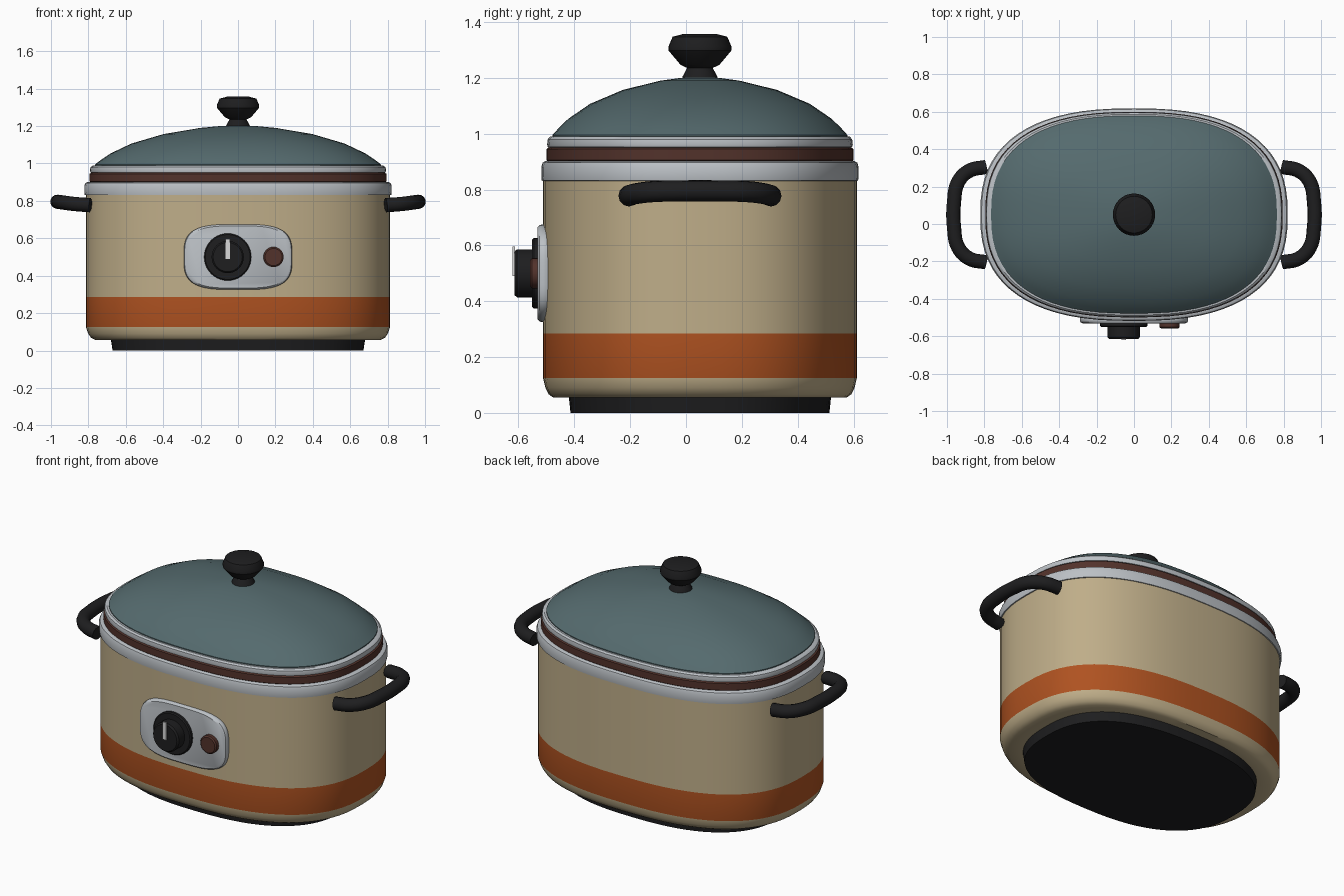
import bpy, bmesh, math

if "Cube" in bpy.data.objects:
    bpy.data.objects.remove(bpy.data.objects["Cube"])

CY = 0.05            # centre line of the pot in y
RX, RY, N = 0.813, 0.562, 2.5   # oval half sizes and squareness


def mat(name, r, g, b):
    m = bpy.data.materials.new(name)
    m.diffuse_color = (r, g, b, 1)
    m.use_nodes = True
    m.node_tree.nodes["Principled BSDF"].inputs["Base Color"].default_value = m.diffuse_color
    return m


cream = mat("cream", 0.52, 0.42, 0.25)
orange = mat("burnt_orange", 0.43, 0.085, 0.015)
silver = mat("silver", 0.50, 0.53, 0.56)
teal = mat("slate_teal", 0.09, 0.145, 0.155)
brown = mat("dark_brown", 0.085, 0.032, 0.024)
black = mat("black", 0.013, 0.013, 0.014)
white = mat("pointer_white", 0.7, 0.7, 0.7)


def smooth(ob, angle=35):
    bpy.ops.object.select_all(action='DESELECT')
    ob.select_set(True)
    bpy.context.view_layer.objects.active = ob
    bpy.ops.object.shade_smooth_by_angle(angle=math.radians(angle))


def loft(name, profile, material, a=RX, b=RY, n=N, at=(0, CY, 0), front=False, seg=72):
    """Stack scaled superellipse rings (scale, height), capped at both ends."""
    bm = bmesh.new()
    rings = []
    for s, h in profile:
        ring = []
        for i in range(seg):
            t = 2 * math.pi * i / seg
            c, d = math.cos(t), math.sin(t)
            u = math.copysign(abs(c) ** (2 / n), c) * a * s
            v = math.copysign(abs(d) ** (2 / n), d) * b * s
            p = (u, -h, v) if front else (u, v, h)
            ring.append(bm.verts.new([p[k] + at[k] for k in range(3)]))
        rings.append(ring)
    for lo, hi in zip(rings, rings[1:]):
        for i in range(seg):
            j = (i + 1) % seg
            bm.faces.new((lo[i], lo[j], hi[j], hi[i]))
    bm.faces.new(rings[0][::-1])
    bm.faces.new(rings[-1])
    me = bpy.data.meshes.new(name)
    bm.to_mesh(me)
    bm.free()
    me.materials.append(material)
    ob = bpy.data.objects.new(name, me)
    bpy.context.collection.objects.link(ob)
    smooth(ob)
    return ob


# Foot and main body, with the painted stripe chosen by height
loft("base_foot", [(0.825, 0), (0.838, 0.07)], black)
body = loft("body", [(0.84, 0.055), (0.935, 0.055), (0.965, 0.067), (0.985, 0.09),
                     (1, 0.125), (1, 0.285), (1, 0.84)], cream)
body.data.materials.append(orange)
for f in body.data.polygons:
    if 0.125 < f.center.z < 0.285:
        f.material_index = 1

# Rim, gasket and lid ring
loft("rim", [(0.99, 0.83), (1.008, 0.832), (1.011, 0.845), (1.011, 0.88),
             (1.003, 0.896), (0.985, 0.902), (0.93, 0.902)], silver)
loft("gasket", [(0.96, 0.895), (0.978, 0.905), (0.978, 0.945), (0.96, 0.953)], brown)
loft("lid_ring", [(0.95, 0.95), (0.970, 0.952), (0.974, 0.962), (0.970, 0.98),
                  (0.955, 0.989), (0.92, 0.99)], silver)

# Domed lid
loft("lid", [(0.94, 0.98), (0.94, 0.995), (0.90, 1.02), (0.84, 1.053), (0.70, 1.107), (0.49, 1.157),
             (0.25, 1.19), (0.12, 1.2), (0.01, 1.203)], teal)

# Lid knob
loft("knob_stem", [(0.066, 1.19), (0.062, 1.205), (0.046, 1.235), (0.05, 1.25)],
     black, 1, 1, 2, seg=32)
loft("knob_head", [(0.045, 1.235), (0.07, 1.247), (0.112, 1.297), (0.113, 1.312),
                   (0.098, 1.347), (0.06, 1.357)], black, 1, 1, 2, seg=32)

# Control panel with dial and indicator
loft("control_panel", [(0.95, 0.455), (0.98, 0.49), (1, 0.503), (1, 0.515), (0.985, 0.525),
                       (0.95, 0.531)], silver, 0.29, 0.175, 3.4, (0, 0, 0.5), True)
DX = -0.055
loft("dial_plate", [(0.126, 0.52), (0.126, 0.545), (0.12, 0.551)],
     black, 1, 1, 2, (DX, 0, 0.5), True, 40)
loft("dial_knob", [(0.086, 0.54), (0.086, 0.605), (0.078, 0.615)],
     black, 1, 1, 2, (DX, 0, 0.5), True, 40)
loft("indicator_light", [(0.054, 0.52), (0.054, 0.552), (0.046, 0.558)],
     brown, 1, 1, 2, (0.19, 0, 0.5), True, 32)
bpy.ops.mesh.primitive_cube_add(size=1, location=(DX, -0.617, 0.543))
pointer = bpy.context.object
pointer.name = "dial_pointer"
pointer.scale = (0.024, 0.009, 0.105)
pointer.data.materials.append(white)

# Side handles: bent tubes mirrored in x and symmetric about the centre line
half = [(0.79, 0.255, 0.777), (0.88, 0.235, 0.784), (0.94, 0.175, 0.792), (0.962, 0.07, 0.795)]
for side, name in ((1, "right_handle"), (-1, "left_handle")):
    cu = bpy.data.curves.new(name, 'CURVE')
    cu.dimensions = '3D'
    cu.bevel_depth = 0.038
    cu.bevel_resolution = 4
    cu.use_fill_caps = True
    cu.resolution_u = 5
    pts = half + [(x, -y, z) for x, y, z in reversed(half)]
    sp = cu.splines.new('BEZIER')
    sp.bezier_points.add(len(pts) - 1)
    for bp, (x, y, z) in zip(sp.bezier_points, pts):
        bp.co = (side * x, CY + y, z)
        bp.handle_left_type = bp.handle_right_type = 'AUTO'
    cu.materials.append(black)
    ob = bpy.data.objects.new(name, cu)
    bpy.context.collection.objects.link(ob)
    bpy.ops.object.select_all(action='DESELECT')
    ob.select_set(True)
    bpy.context.view_layer.objects.active = ob
    bpy.ops.object.convert(target='MESH')
    smooth(bpy.context.object)
